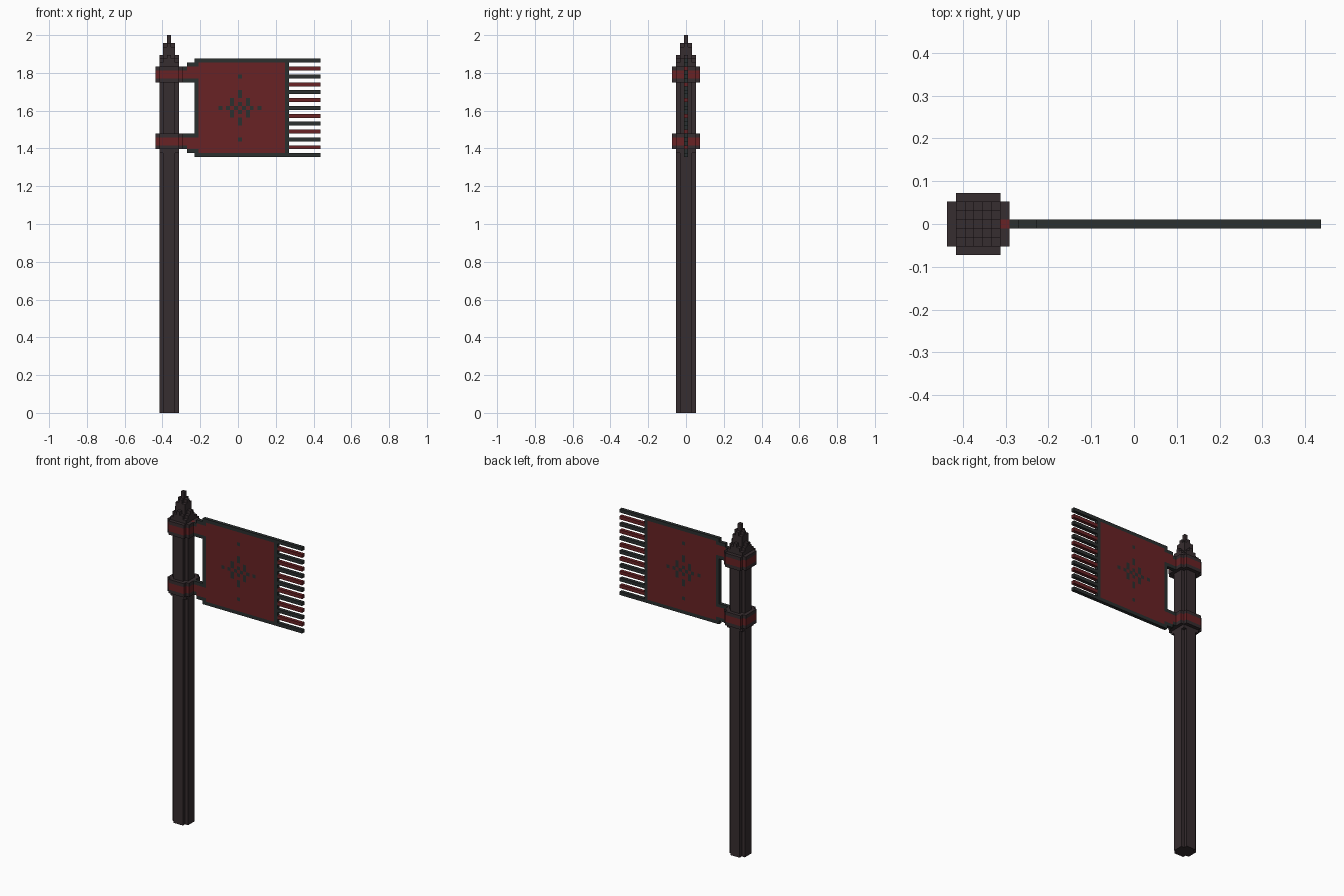
import bpy, bmesh, math

if "Cube" in bpy.data.objects:
    bpy.data.objects.remove(bpy.data.objects["Cube"])

V = 1 / 48          # edge of one cube
CX = -18            # pole axis, in cubes
grid = {}           # (x, y, z) -> (part, material index)


def material(name, rgb):
    m = bpy.data.materials.new(name)
    m.diffuse_color = (*rgb, 1)
    m.use_nodes = True
    m.node_tree.nodes["Principled BSDF"].inputs["Base Color"].default_value = m.diffuse_color
    return m


MATS = [material("dark_wood", (0.037, 0.026, 0.029)),
        material("dark_trim", (0.024, 0.029, 0.028)),
        material("deep_red", (0.138, 0.016, 0.018))]
WOOD, TRIM, RED = 0, 1, 2


def box(part, mat, x0, x1, z0, z1, y=0):
    for i in range(x0, x1):
        for k in range(z0, z1):
            for j in range(-y, y + 1):
                grid[(i, j, k)] = (part, mat)


def disc(part, mat, r, z0, z1, cut=None):
    """Stack of square layers around the pole axis; cut limits |x|+|y|."""
    for i in range(-r, r + 1):
        for j in range(-r, r + 1):
            if cut is None or abs(i) + abs(j) <= cut:
                for k in range(z0, z1):
                    grid[(CX + i, j, k)] = (part, mat)


# pole and stepped finial
disc("pole", WOOD, 2, 0, 88, 3)
disc("finial", WOOD, 2, 88, 90, 3)
disc("finial", WOOD, 2, 90, 91, 2)
disc("finial", WOOD, 1, 91, 93)
disc("finial", WOOD, 1, 93, 94, 1)
disc("finial", WOOD, 0, 94, 96)

# two collars with a red band
for name, z in (("lower_collar", 67), ("upper_collar", 84)):
    disc(name, WOOD, 3, z, z + 4, 5)
    disc(name, RED, 3, z + 1, z + 3, 5)
disc("lower_collar", WOOD, 2, 66, 67)
disc("upper_collar", WOOD, 2, 88, 89)
grid[(-15, 0, 87)] = ("upper_collar", RED)

# flag cloth with a dark border
box("flag", TRIM, -11, 13, 65, 90)
box("flag", RED, -10, 12, 66, 89)

# straps joining the flag to the collars (mirrored about the flag's mid row)
for flip in (False, True):
    def strap(mat, x0, x1, z0, z1):
        if flip:
            z0, z1 = 155 - z1, 155 - z0
        box("lower_strap" if flip else "upper_strap", mat, x0, x1, z0, z1)
    strap(TRIM, -14, -13, 84, 88)
    strap(TRIM, -13, -11, 84, 89)
    strap(RED, -14, -13, 85, 87)
    strap(RED, -13, -10, 85, 88)

# fringe of alternating dark and red strands
for n in range(13):
    box("fringe", RED if n % 2 else TRIM, 13, 21, 65 + 2 * n, 66 + 2 * n)

# small cross ornament, symmetric in both directions
for a, b in ((1, 0), (0, 1), (3, 0), (0, 3), (0, 4), (5, 0), (0, 8), (2, 1), (2, 2)):
    for sx in (-1, 1):
        for sz in (-1, 1):
            grid[(sx * a, 0, 77 + sz * b)] = ("flag", TRIM)

# emit only the exposed cube faces, one object for each part
SIDES = [((1, 0, 0), ((1, 0, 0), (1, 1, 0), (1, 1, 1), (1, 0, 1))),
         ((-1, 0, 0), ((0, 0, 0), (0, 0, 1), (0, 1, 1), (0, 1, 0))),
         ((0, 1, 0), ((0, 1, 0), (0, 1, 1), (1, 1, 1), (1, 1, 0))),
         ((0, -1, 0), ((0, 0, 0), (1, 0, 0), (1, 0, 1), (0, 0, 1))),
         ((0, 0, 1), ((0, 0, 1), (1, 0, 1), (1, 1, 1), (0, 1, 1))),
         ((0, 0, -1), ((0, 0, 0), (0, 1, 0), (1, 1, 0), (1, 0, 0)))]

for part in sorted({p for p, _ in grid.values()}):
    bm = bmesh.new()
    verts = {}
    for c, (p, mat) in grid.items():
        if p != part:
            continue
        for d, quad in SIDES:
            if tuple(c[n] + d[n] for n in range(3)) in grid:
                continue
            loop = []
            for q in quad:
                key = tuple(c[n] + q[n] for n in range(3))
                if key not in verts:
                    verts[key] = bm.verts.new((key[0] * V, (key[1] - 0.5) * V, key[2] * V))
                loop.append(verts[key])
            bm.faces.new(loop).material_index = mat
    # merge flat neighbours of the same colour
    if part != "flag":
        bmesh.ops.dissolve_limit(bm, angle_limit=math.radians(1), verts=bm.verts,
                                 edges=bm.edges, delimit={'MATERIAL'})
    me = bpy.data.meshes.new(part)
    bm.to_mesh(me)
    bm.free()
    for m in MATS:
        me.materials.append(m)
    bpy.context.collection.objects.link(bpy.data.objects.new(part, me))
